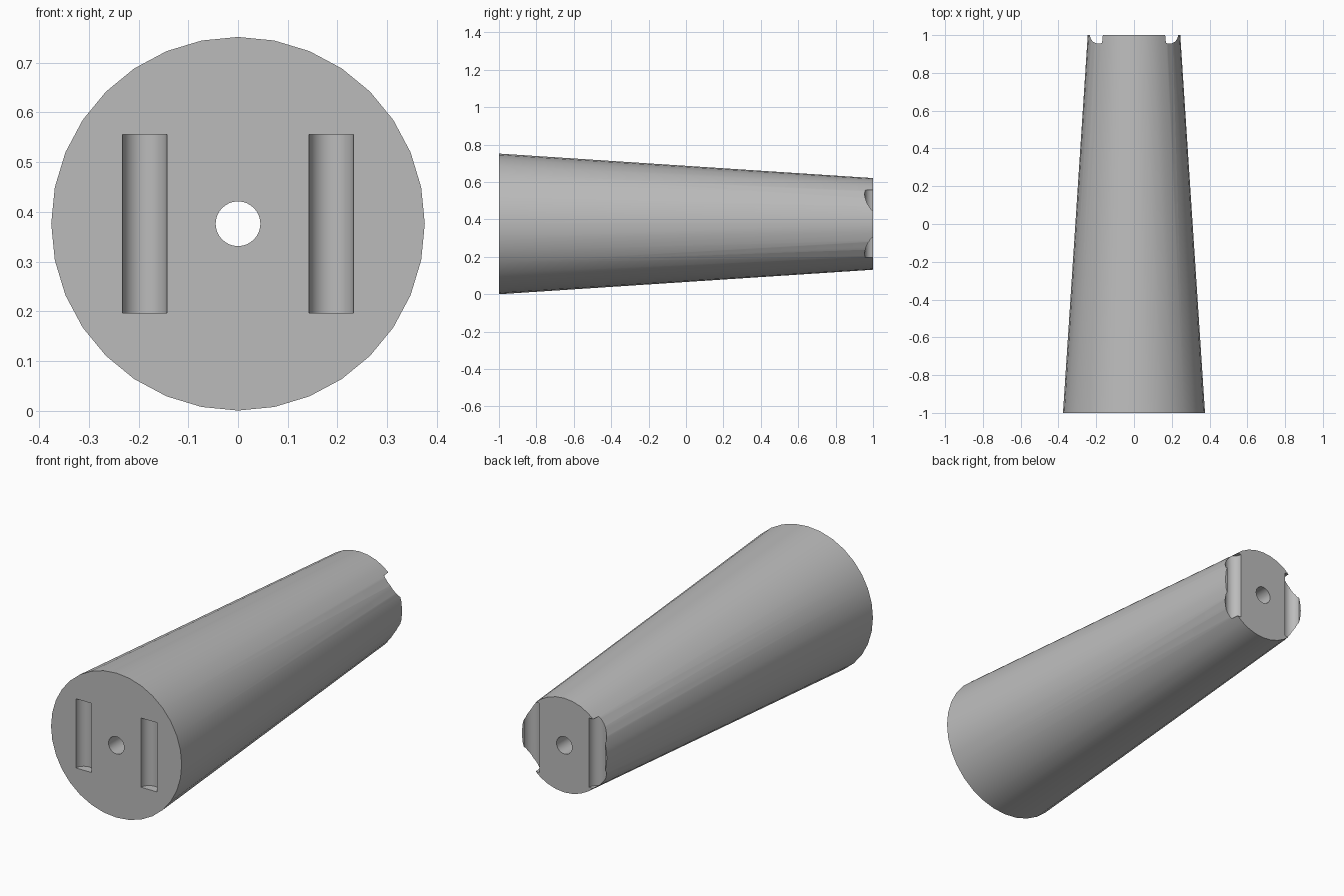
import bpy
from math import pi, radians

RADIUS, TIP_RADIUS, CENTRE = 0.376, 0.245, 0.376
GROOVE_RADIUS, GROOVE_LENGTH, GROOVE_X = 0.045, 0.36, 0.188

cube = bpy.data.objects.get("Cube")
if cube:
    bpy.data.objects.remove(cube, do_unlink=True)

grey = bpy.data.materials.new("plain grey")
grey.use_nodes = True
colour = (0.5, 0.5, 0.5, 1)
grey.diffuse_color = colour
grey.node_tree.nodes["Principled BSDF"].inputs["Base Color"].default_value = colour


def cylinder(name, location, radius, length, rotation=(0, 0, 0), tip=None, sides=32):
    bpy.ops.mesh.primitive_cone_add(
        vertices=sides, radius1=radius, radius2=radius if tip is None else tip,
        depth=length, location=location, rotation=rotation)
    part = bpy.context.object
    part.name = name
    part.data.materials.append(grey)
    return part


# Tapered body lying along y, wide end to the front
body = cylinder("tapered_body", (0, 0, CENTRE), RADIUS, 2, (-pi / 2, 0, 0), TIP_RADIUS)

# Central bore, and a pair of half-round grooves in each end face
cutters = [cylinder("bore_cutter", (0, 0, CENTRE), GROOVE_RADIUS, 2.2, (pi / 2, 0, 0))]
for y in (-1, 1):
    for x in (-GROOVE_X, GROOVE_X):
        cutters.append(cylinder("groove_cutter", (x, y, CENTRE), GROOVE_RADIUS, GROOVE_LENGTH))

for cutter in cutters:
    cutter.hide_render = True
    cut = body.modifiers.new(cutter.name, 'BOOLEAN')
    cut.operation = 'DIFFERENCE'
    cut.solver = 'EXACT'
    cut.object = cutter

# Bake the cuts, then drop the cutters
bpy.ops.object.select_all(action='DESELECT')
body.select_set(True)
bpy.context.view_layer.objects.active = body
for name in [m.name for m in body.modifiers]:
    bpy.ops.object.modifier_apply(modifier=name)
for cutter in cutters:
    bpy.data.objects.remove(cutter, do_unlink=True)

bpy.ops.object.shade_smooth_by_angle(angle=radians(30))
